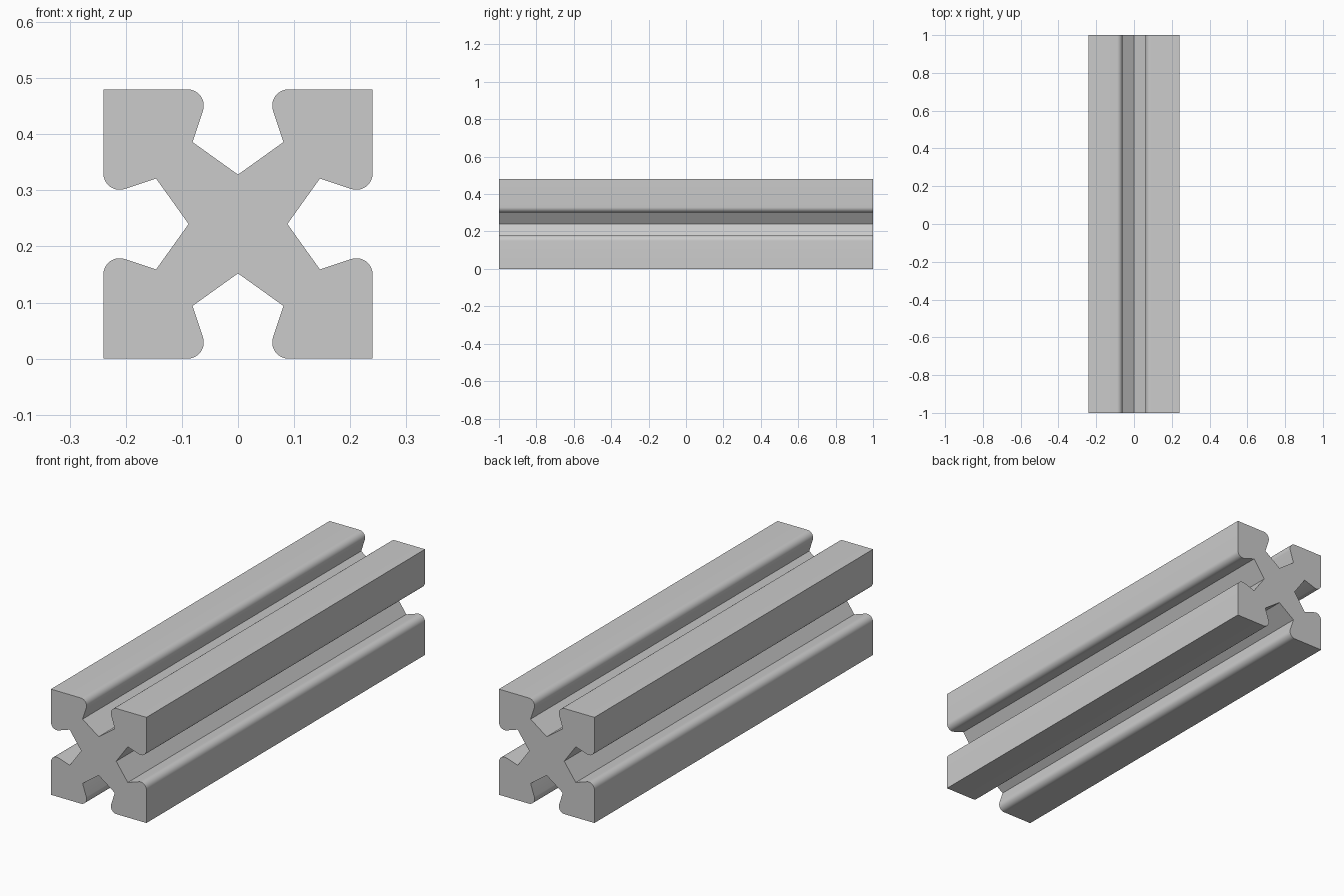
import bpy
import bmesh
from math import cos, sin, radians, pi
from mathutils import Vector, Matrix

cube = bpy.data.objects.get("Cube")
if cube:
    bpy.data.objects.remove(cube, do_unlink=True)

HALF = 0.24      # half width of the square section
LENGTH = 2.0
LIP_R = 0.029    # rounding of the slot lips
LIP_X = 0.09     # lip arc centre
STEPS = 10

# Plain grey metal
metal = bpy.data.materials.new("grey_metal")
metal.use_nodes = True
colour = (0.6, 0.6, 0.6, 1)
metal.diffuse_color = colour
metal.node_tree.nodes["Principled BSDF"].inputs["Base Color"].default_value = colour


def slot_side():
    """One side of the section: corner, rounded lip, undercut, groove bottom, mirrored."""
    lip = []
    for i in range(STEPS + 1):
        a = radians(90 + 108 * i / STEPS)
        lip.append(Vector((LIP_X + LIP_R * cos(a), HALF - LIP_R + LIP_R * sin(a))))
    half = lip + [Vector((0.081, 0.146))]
    mirrored = [Vector((-p.x, p.y)) for p in reversed(half)]
    return [Vector((HALF, HALF))] + half + [Vector((0, 0.088))] + mirrored


# Full section: the same side turned four times
section = []
for k in range(4):
    turn = Matrix.Rotation(k * pi / 2, 2)
    section += [turn @ p for p in slot_side()]

# Extrude the section along y
bm = bmesh.new()
verts = [bm.verts.new((p.x, -LENGTH / 2, p.y + HALF)) for p in section]
face = bm.faces.new(verts)
result = bmesh.ops.extrude_face_region(bm, geom=[face], use_keep_orig=True)
moved = [g for g in result["geom"] if isinstance(g, bmesh.types.BMVert)]
bmesh.ops.translate(bm, verts=moved, vec=(0, LENGTH, 0))
bmesh.ops.recalc_face_normals(bm, faces=bm.faces)

mesh = bpy.data.meshes.new("slotted_bar")
bm.to_mesh(mesh)
bm.free()
mesh.materials.append(metal)
bar = bpy.data.objects.new("slotted_bar", mesh)
bpy.context.collection.objects.link(bar)

# Smooth lips, sharp corners
bpy.ops.object.select_all(action="DESELECT")
bar.select_set(True)
bpy.context.view_layer.objects.active = bar
bpy.ops.object.shade_smooth_by_angle(angle=radians(30))
